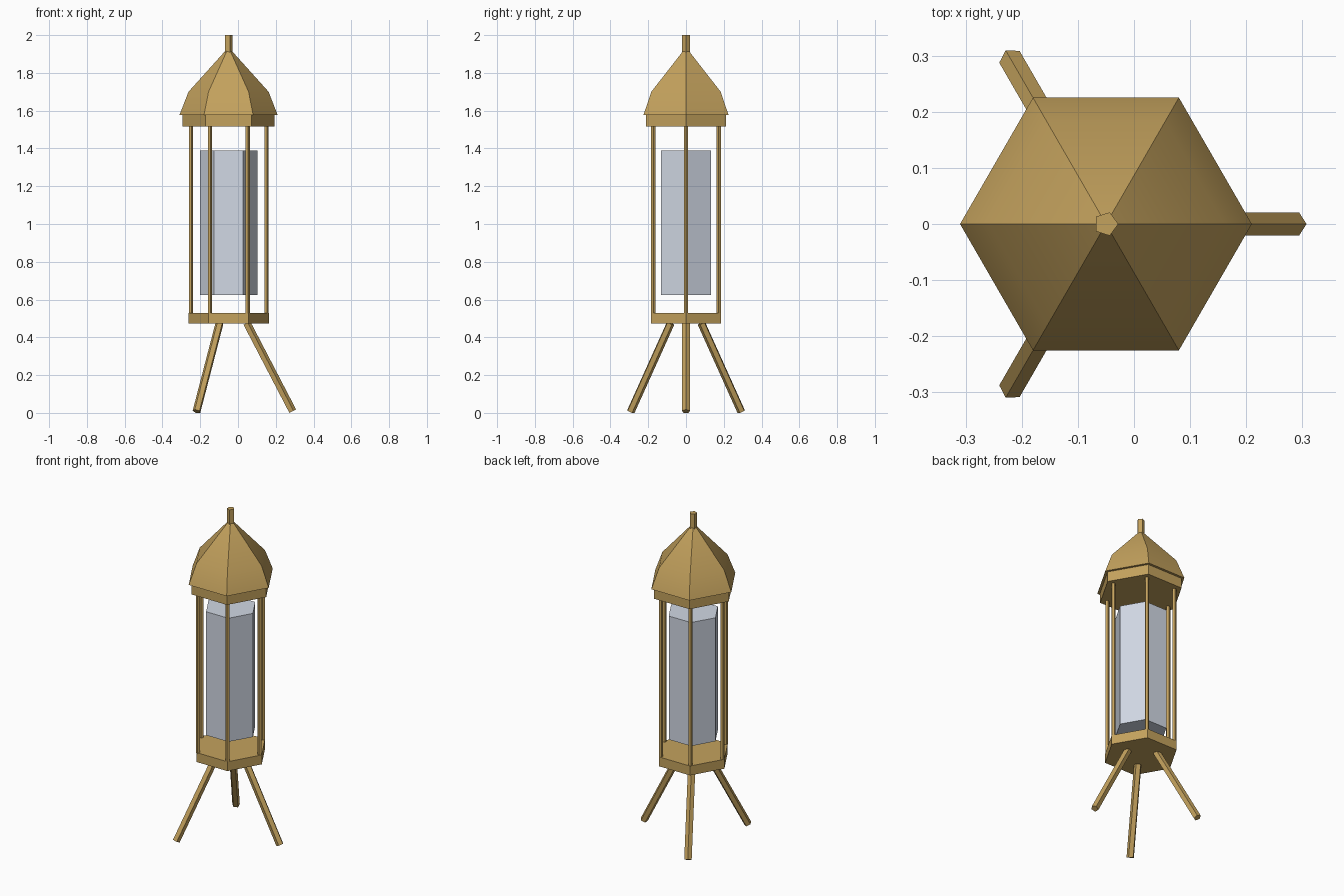
import bpy, bmesh, math
from mathutils import Vector

if "Cube" in bpy.data.objects:
    bpy.data.objects.remove(bpy.data.objects["Cube"])

CX = -0.05  # lantern axis offset


def material(name, rgb):
    m = bpy.data.materials.new(name)
    m.diffuse_color = (*rgb, 1)
    m.use_nodes = True
    m.node_tree.nodes["Principled BSDF"].inputs["Base Color"].default_value = m.diffuse_color
    return m


BRASS = material("brass", (0.55, 0.36, 0.11))
GLASS = material("pale glass", (0.64, 0.69, 0.78))


def loft(name, sides, rings, mat):
    """Closed solid through rings of (centre, radius, u axis, v axis)."""
    bm = bmesh.new()
    loops = []
    for c, r, u, v in rings:
        loops.append([bm.verts.new(c + r * (u * math.cos(a) + v * math.sin(a)))
                      for a in (2 * math.pi * i / sides for i in range(sides))])
    for lo, hi in zip(loops, loops[1:]):
        for i in range(sides):
            j = (i + 1) % sides
            bm.faces.new((lo[i], lo[j], hi[j], hi[i]))
    bm.faces.new(loops[0][::-1])
    bm.faces.new(loops[-1])
    bmesh.ops.recalc_face_normals(bm, faces=bm.faces)
    me = bpy.data.meshes.new(name)
    bm.to_mesh(me)
    bm.free()
    me.materials.append(mat)
    ob = bpy.data.objects.new(name, me)
    bpy.context.collection.objects.link(ob)
    return ob


def prism(name, sides, profile, mat, x=CX, y=0):
    """Upright solid from a (radius, z) profile, one corner facing +x."""
    X, Y = Vector((1, 0, 0)), Vector((0, 1, 0))
    return loft(name, sides, [(Vector((x, y, z)), r, X, Y) for r, z in profile], mat)


# Body: base plate, glass core, roof rim, roof and finial
prism("base_plate", 6, [(0.213, 0.472), (0.213, 0.53)], BRASS)
prism("glass_core", 6, [(0.152, 0.625), (0.152, 1.39)], GLASS)
prism("roof_rim", 6, [(0.243, 1.515), (0.243, 1.58)], BRASS)
roof = prism("roof", 6, [(0.26, 1.577), (0.212, 1.70), (0.014, 1.92)], BRASS)
prism("finial", 5, [(0.022, 1.90), (0.022, 2.0)], BRASS)

# Six corner posts
for k in range(6):
    a = math.radians(60 * k)
    prism(f"post_{k + 1}", 5, [(0.0125, 0.525), (0.0125, 1.52)], BRASS,
          CX + 0.2 * math.cos(a), 0.2 * math.sin(a))

# Three splayed legs
for k in range(3):
    a = math.radians(120 * k)
    out = Vector((math.cos(a), math.sin(a), 0))
    foot = Vector((CX, 0, 0.008)) + 0.338 * out
    top = Vector((CX, 0, 0.475)) + 0.095 * out
    axis = (top - foot).normalized()
    side = Vector((-math.sin(a), math.cos(a), 0))
    u = side.cross(axis)
    if u.dot(out) < 0:
        u = -u
    loft(f"leg_{k + 1}", 5, [(foot, 0.022, u, side), (top, 0.022, u, side)], BRASS)

# Roof curves softly from eave to peak, with sharp hips
bpy.ops.object.select_all(action='DESELECT')
roof.select_set(True)
bpy.context.view_layer.objects.active = roof
bpy.ops.object.shade_smooth_by_angle(angle=math.radians(30))
